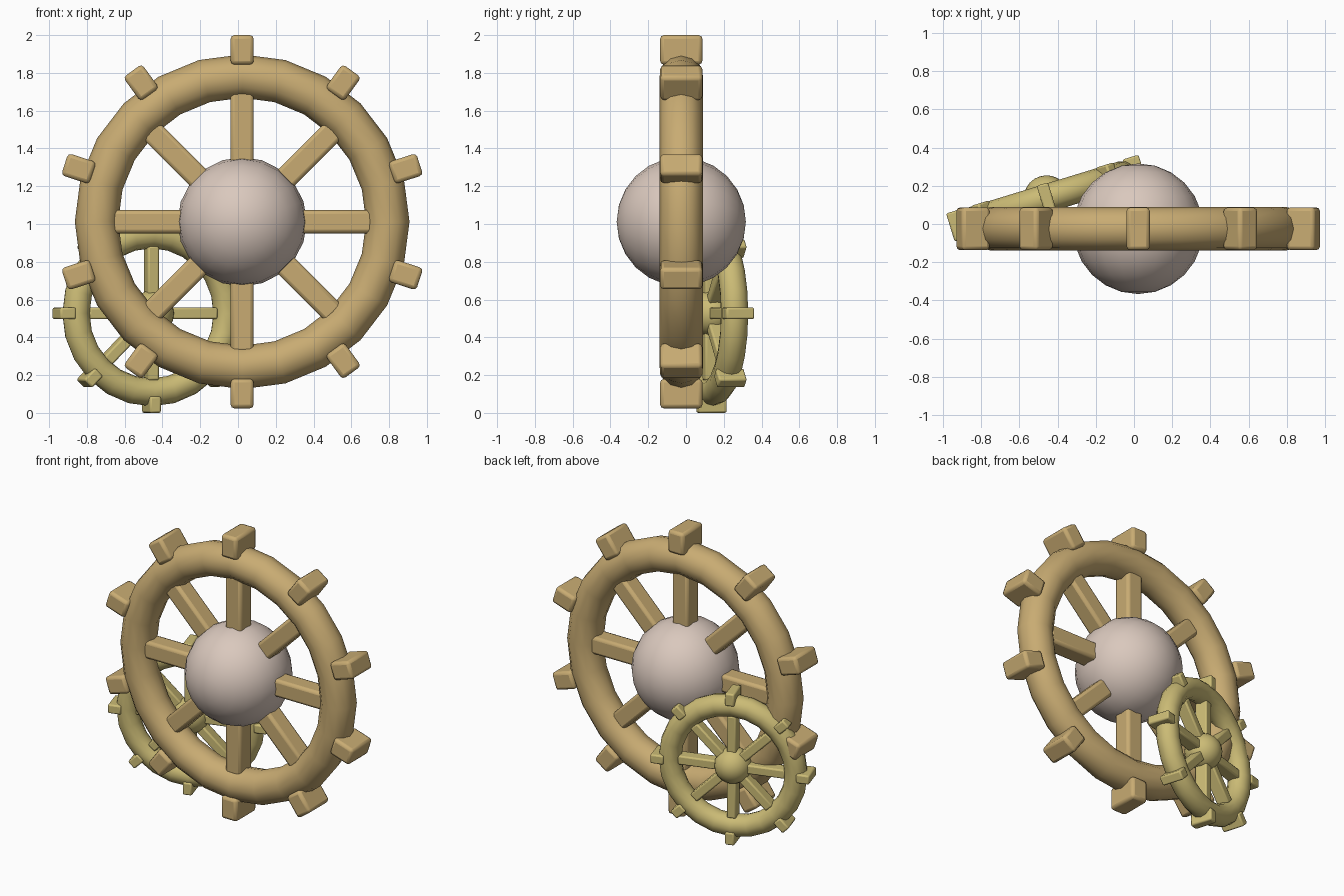
import bpy
from math import pi, radians
from mathutils import Matrix, Vector

cube = bpy.data.objects.get("Cube")
if cube:
    bpy.data.objects.remove(cube, do_unlink=True)


def material(name, color):
    m = bpy.data.materials.new(name)
    m.use_nodes = True
    m.diffuse_color = (*color, 1)
    m.node_tree.nodes["Principled BSDF"].inputs["Base Color"].default_value = (*color, 1)
    return m


tan = material("tan wood", (0.58, 0.41, 0.17))
straw = material("straw yellow", (0.60, 0.50, 0.18))
blush = material("pale blush", (0.70, 0.58, 0.51))

UPRIGHT = Matrix.Rotation(pi / 2, 4, 'X')  # turns a z axle into a y axle


def finish(name, matrix, mat, angle):
    """Name, place, colour and shade the newly added primitive."""
    ob = bpy.context.object
    ob.name = name
    ob.data.materials.append(mat)
    ob.matrix_world = matrix
    bpy.ops.object.shade_smooth_by_angle(angle=radians(angle))
    return ob


def radial_bars(name, frame, count, r0, r1, width, depth, bevel, mat):
    """Rounded bars spread evenly around the axle, the first pointing up."""
    for i in range(count):
        bpy.ops.mesh.primitive_cube_add(size=1)
        ob = bpy.context.object
        ob.data.transform(Matrix.Translation((0, 0, (r0 + r1) / 2))
                          @ Matrix.Diagonal((width, depth, r1 - r0, 1)))
        b = ob.modifiers.new("rounded edges", 'BEVEL')
        b.width = bevel
        b.segments = 2
        turn = Matrix.Rotation(2 * pi * i / count, 4, 'Y')
        finish(f"{name}_{i + 1}", frame @ turn, mat, 40)


def wheel(name, center, yaw, ring, hub, teeth, spokes, bevel, mat, hub_mat):
    frame = Matrix.Translation(Vector(center)) @ Matrix.Rotation(radians(yaw), 4, 'Z')
    # Rim
    bpy.ops.mesh.primitive_torus_add(major_radius=ring[0], minor_radius=ring[1],
                                     major_segments=24, minor_segments=12)
    finish(name + "_rim", frame @ UPRIGHT, mat, 60)
    # Hub ball
    bpy.ops.mesh.primitive_uv_sphere_add(segments=20, ring_count=12, radius=hub)
    finish(name + "_hub", frame @ UPRIGHT, hub_mat, 60)
    # Teeth and spokes
    radial_bars(name + "_tooth", frame, *teeth, bevel, mat)
    radial_bars(name + "_spoke", frame, *spokes, bevel, mat)


# Large upright wheel
wheel("large_wheel", (0.022, -0.025, 1.012), 0, (0.771, 0.115), 0.342,
      (10, 0.832, 0.988, 0.122, 0.224), (8, 0.1, 0.692, 0.122, 0.13),
      0.02, tan, blush)

# Small turned wheel behind it
wheel("small_wheel", (-0.458, 0.135, 0.527), 17, (0.418, 0.074), 0.12,
      (8, 0.44, 0.527, 0.062, 0.155), (8, 0.03, 0.355, 0.062, 0.085),
      0.01, straw, straw)
